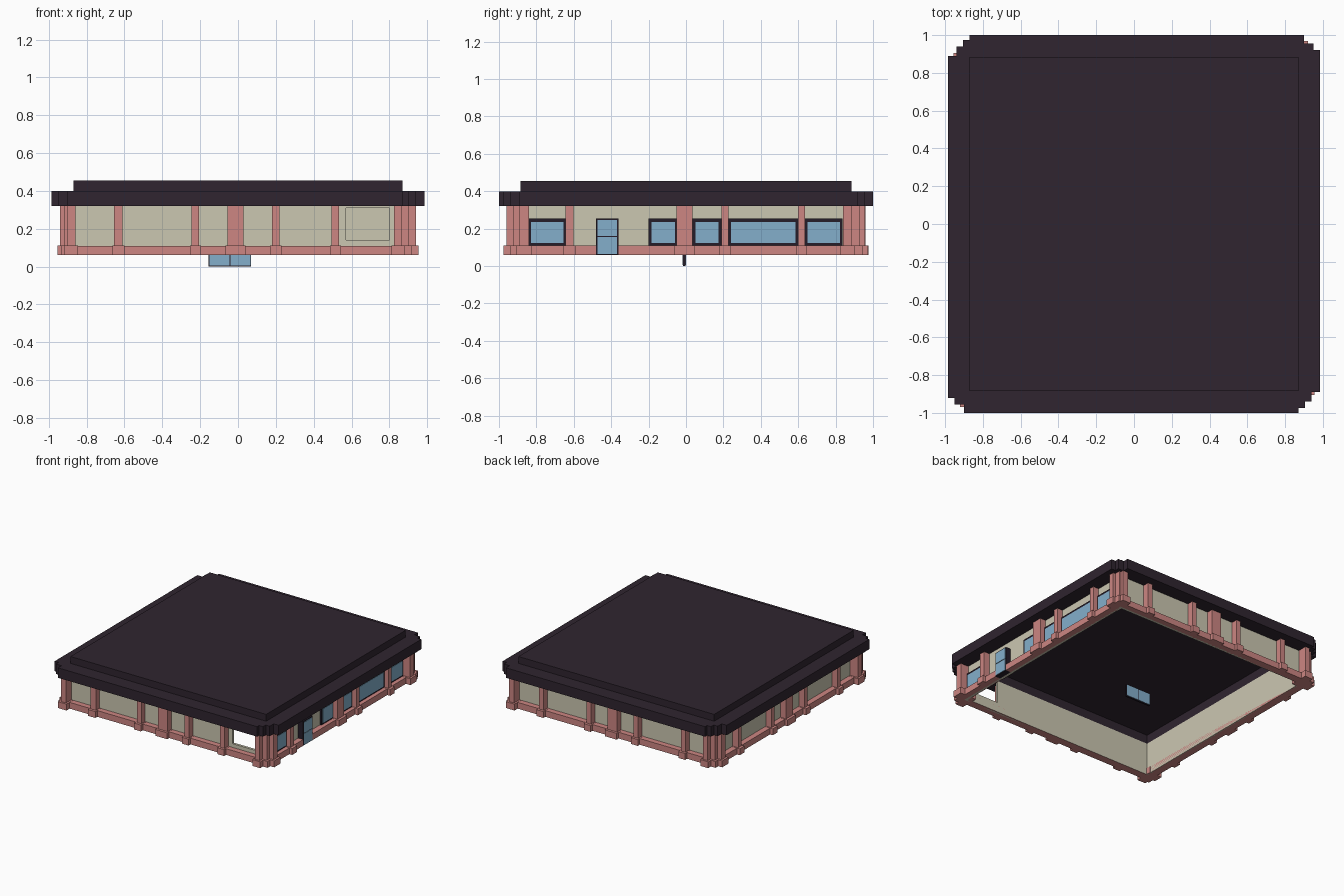
import bpy, bmesh

cube = bpy.data.objects.get("Cube")
if cube:
    bpy.data.objects.remove(cube, do_unlink=True)


def material(name, rgb):
    m = bpy.data.materials.new(name)
    m.use_nodes = True
    m.diffuse_color = (*rgb, 1)
    m.node_tree.nodes["Principled BSDF"].inputs["Base Color"].default_value = (*rgb, 1)
    return m


ROOF = material("dark plum roof", (0.029, 0.018, 0.029))
PINK = material("pink stone", (0.61, 0.24, 0.225))
BEIGE = material("beige plaster", (0.6, 0.57, 0.44))
GLASS = material("blue glass", (0.23, 0.43, 0.6))
TRIM = material("dark trim", (0.018, 0.012, 0.022))

WX, WY = 0.87, 0.885            # outer wall planes
Z0, RAIL, EAVE, CEIL, DECK, TOP = 0.06, 0.11, 0.32, 0.39, 0.40, 0.455
THICK = 0.02


class Part:
    """Collects boxes and prisms into one object."""

    def __init__(self):
        self.bm = bmesh.new()

    def box(self, x, y, z):
        verts = bmesh.ops.create_cube(self.bm, size=1)["verts"]
        for v in verts:
            for i, (lo, hi) in enumerate((x, y, z)):
                v.co[i] = lo if v.co[i] < 0 else hi

    def on_side(self, side, u, d, z):
        """Box on a side: u runs along the wall, d is measured outward from it."""
        if side in ("front", "back"):
            s = -1 if side == "front" else 1
            self.box(u, sorted((s * (WY + d[0]), s * (WY + d[1]))), z)
        else:
            s = 1 if side == "left" else -1
            self.box(sorted((s * (WX + d[0]), s * (WX + d[1]))), u, z)

    def prism(self, loops, z):
        """Extrude an outline, with optional hole loops, upward."""
        edges = []
        for loop in loops:
            vs = [self.bm.verts.new((px, py, z[0])) for px, py in loop]
            edges += [self.bm.edges.new((a, b)) for a, b in zip(vs, vs[1:] + vs[:1])]
        fill = bmesh.ops.triangle_fill(self.bm, edges=edges, use_beauty=True)
        faces = [f for f in fill["geom"] if isinstance(f, bmesh.types.BMFace)]
        ext = bmesh.ops.extrude_face_region(self.bm, geom=faces, use_keep_orig=True)
        for v in ext["geom"]:
            if isinstance(v, bmesh.types.BMVert):
                v.co.z = z[1]

    def finish(self, name, mat):
        bmesh.ops.recalc_face_normals(self.bm, faces=self.bm.faces[:])
        mesh = bpy.data.meshes.new(name)
        self.bm.to_mesh(mesh)
        self.bm.free()
        mesh.materials.append(mat)
        bpy.context.collection.objects.link(bpy.data.objects.new(name, mesh))


def stairs(steps):
    """Turn (x, y) extents into a stepped corner path."""
    path = [steps[0]]
    for (_, y0), (x1, y1) in zip(steps, steps[1:]):
        path += [(x1, y0), (x1, y1)]
    return path


# Stepped roof outline; opposite corners share a step pattern
three = stairs([(0.985, 0.92), (0.95, 0.955), (0.90, 1.0)])
four = stairs([(0.985, 0.89), (0.94, 0.94), (0.905, 0.975), (0.87, 1.0)])
outline = three + [(-x, y) for x, y in reversed(four)]
outline += [(-x, -y) for x, y in outline]
IX, IY = WX - THICK, WY - THICK
hole = [(IX, IY), (-IX, IY), (-IX, -IY), (IX, -IY)]

roof = Part()
roof.prism([outline, hole], (EAVE, CEIL))
roof.prism([outline], (CEIL, DECK))
roof.finish("roof_fascia", ROOF)
cap = Part()
cap.box((-WX, WX), (-WY, WY), (DECK, TOP))
cap.finish("roof_cap", ROOF)

# Walls, with an opening in the front wall and a doorway on the left side
OPEN_X, OPEN_Z = (0.57, 0.80), (0.14, 0.31)
DOOR = (-0.48, -0.36)
depth = (-THICK, 0)
walls = Part()
walls.on_side("back", (-WX, WX), depth, (Z0, EAVE))
for side in ("left", "right"):
    walls.on_side(side, (-IY, IY), depth, (Z0, EAVE))
walls.on_side("front", (-WX, OPEN_X[0]), depth, (Z0, EAVE))
walls.on_side("front", (OPEN_X[1], WX), depth, (Z0, EAVE))
walls.on_side("front", OPEN_X, depth, (Z0, OPEN_Z[0]))
walls.on_side("front", OPEN_X, depth, (OPEN_Z[1], EAVE))
walls.finish("walls", BEIGE)

# Base rail, broken by the doorway
rail = Part()
out = 0.045
for side in ("front", "back"):
    rail.on_side(side, (-WX - out, WX + out), (-THICK, out), (Z0, RAIL))
rail.on_side("right", (-IY, IY), (-THICK, out), (Z0, RAIL))
rail.on_side("left", (-IY, DOOR[0]), (-THICK, out), (Z0, RAIL))
rail.on_side("left", (DOOR[1], IY), (-THICK, out), (Z0, RAIL))

# Pillars with projecting feet: (centre, width)
plain = [(-0.63, 0.04), (-0.21, 0.04), (0, 0.085), (0.21, 0.04), (0.63, 0.04)]
layout = {
    "front": [(-0.632, 0.045), (-0.225, 0.04), (-0.013, 0.085), (0.2, 0.04), (0.515, 0.04)],
    "back": plain,
    "right": plain,
    "left": [(-0.623, 0.045), (-0.008, 0.085), (0.208, 0.038), (0.618, 0.038)],
}
pillars = Part()
for side, items in layout.items():
    for c, w in items:
        h = w / 2
        pillars.on_side(side, (c - h, c + h), (-0.005, 0.05), (RAIL, EAVE))
        rail.on_side(side, (c - h - 0.01, c + h + 0.01), (0, 0.07), (Z0, RAIL + 0.001))
pillars.finish("wall_pillars", PINK)

# Stepped corner pillars and their feet
corner_three = [(0.94, 0.885), (0.92, 0.93), (0.905, 0.955)]
corner_four = [(0.94, 0.89), (0.905, 0.925), (0.865, 0.96)]
corners = Part()
for sx, sy in ((1, 1), (-1, 1), (-1, -1), (1, -1)):
    steps, inner = (corner_three, 0.86) if sx == sy else (corner_four, 0.825)
    for part, grow, z in ((corners, 0, (RAIL, EAVE)), (rail, 0.015, (Z0, RAIL + 0.001))):
        path = stairs([(x + grow, y + grow) for x, y in steps])
        ix, iy = inner - grow, 0.84 - grow
        path += [(ix, path[-1][1]), (ix, iy), (path[0][0], iy)]
        part.prism([[(sx * x, sy * y) for x, y in path]], z)
corners.finish("corner_pillars", PINK)
rail.finish("base_rail", PINK)

# Side windows: dark frames with glass
frames, panes = Part(), Part()
for a, b in ((-0.845, -0.64), (-0.20, -0.045), (0.035, 0.19), (0.225, 0.60), (0.635, 0.838)):
    frames.on_side("left", (a, b), (-THICK - 0.004, 0.012), (0.11, 0.255))
    panes.on_side("left", (a + 0.015, b - 0.015), (-THICK - 0.008, 0.016), (0.123, 0.237))
frames.finish("window_frames", TRIM)
panes.finish("window_panes", GLASS)

# Door with two panes
door, door_glass = Part(), Part()
door.on_side("left", DOOR, (-THICK - 0.004, 0.045), (Z0, 0.255))
for z in ((Z0 + 0.004, 0.156), (0.161, 0.247)):
    door_glass.on_side("left", (DOOR[0] + 0.008, DOOR[1] - 0.008), (-THICK - 0.008, 0.049), z)
door.finish("door_frame", TRIM)
door_glass.finish("door_panes", GLASS)

# Small free-standing double pane in the middle of the floor
stand, stand_glass = Part(), Part()
stand.box((-0.155, 0.07), (-0.015, -0.003), (0, 0.10))
for x in ((-0.151, -0.045), (-0.040, 0.066)):
    stand_glass.box(x, (-0.018, 0), (0.006, 0.096))
stand.finish("centre_screen_frame", TRIM)
stand_glass.finish("centre_screen_panes", GLASS)
